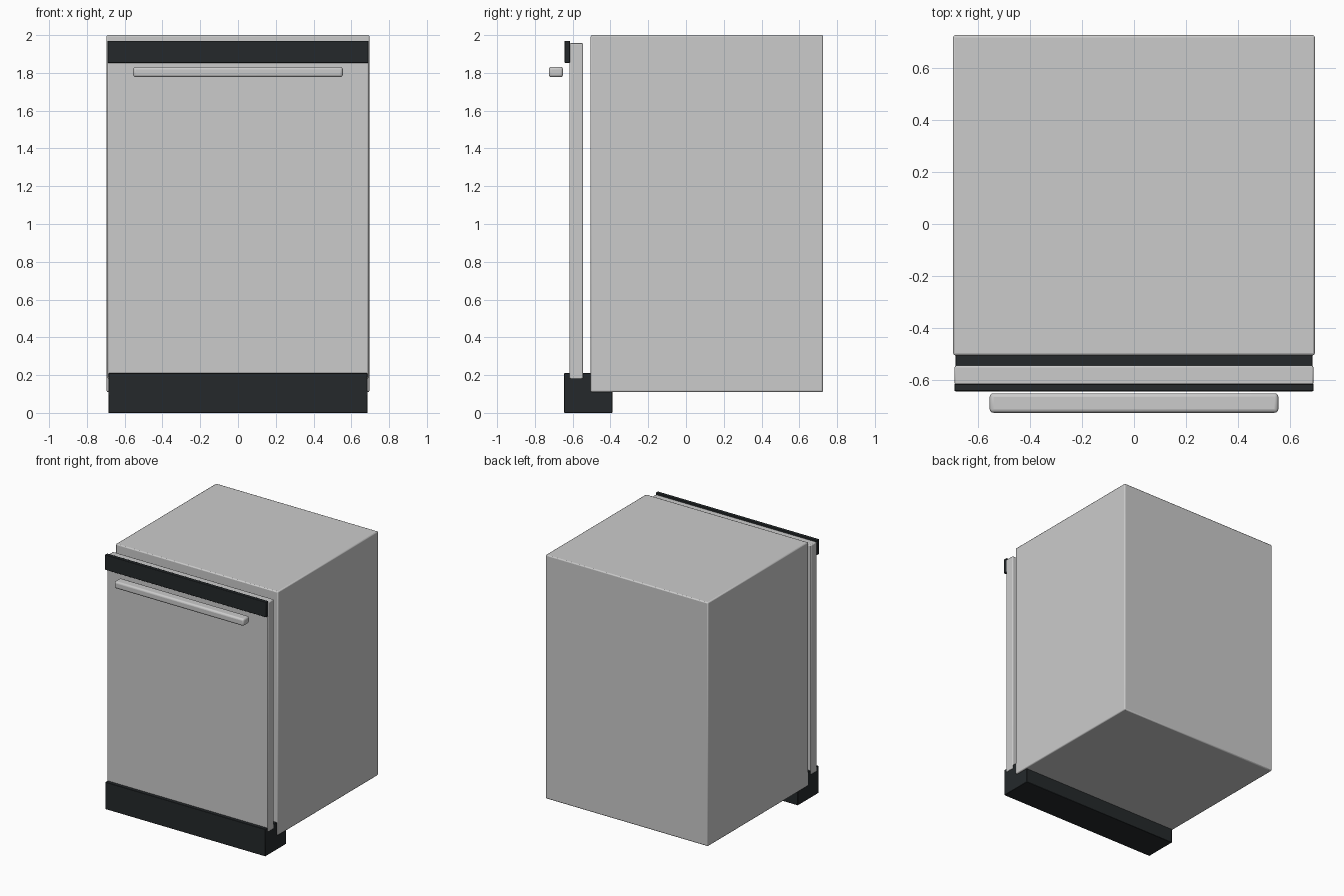
import bpy
import math

if "Cube" in bpy.data.objects:
    bpy.data.objects.remove(bpy.data.objects["Cube"])

dark = bpy.data.materials.new("dark_trim")
dark.diffuse_color = (0.018, 0.022, 0.024, 1)
dark.use_nodes = True
dark.node_tree.nodes["Principled BSDF"].inputs["Base Color"].default_value = dark.diffuse_color


def box(name, x, y, z, bevel, segments=2, material=None):
    """Bevelled box, symmetric in x, from half width and y / z ranges."""
    bpy.ops.mesh.primitive_cube_add(size=1, location=(0, sum(y) / 2, sum(z) / 2))
    ob = bpy.context.object
    ob.name = name
    ob.scale = (2 * x, y[1] - y[0], z[1] - z[0])
    bpy.ops.object.transform_apply(location=False, rotation=False, scale=True)
    if material:
        ob.data.materials.append(material)
    mod = ob.modifiers.new("rounded_edges", 'BEVEL')
    mod.width = bevel
    mod.segments = segments
    bpy.ops.object.shade_smooth_by_angle(angle=math.radians(35))
    return ob


# Main cabinet
box("cabinet", 0.696, (-0.505, 0.726), (0.11, 2.0), 0.008)
# Door panel standing just in front of the cabinet
box("door", 0.69, (-0.618, -0.545), (0.18, 1.957), 0.006)
# Dark control strip along the top of the door
box("control_strip", 0.691, (-0.643, -0.615), (1.853, 1.97), 0.003, 2, dark)
# Horizontal bar handle
box("handle", 0.555, (-0.726, -0.651), (1.777, 1.832), 0.014, 3)
# Dark kick plate base
box("kick_plate", 0.686, (-0.645, -0.39), (0.0, 0.21), 0.002, 1, dark)
